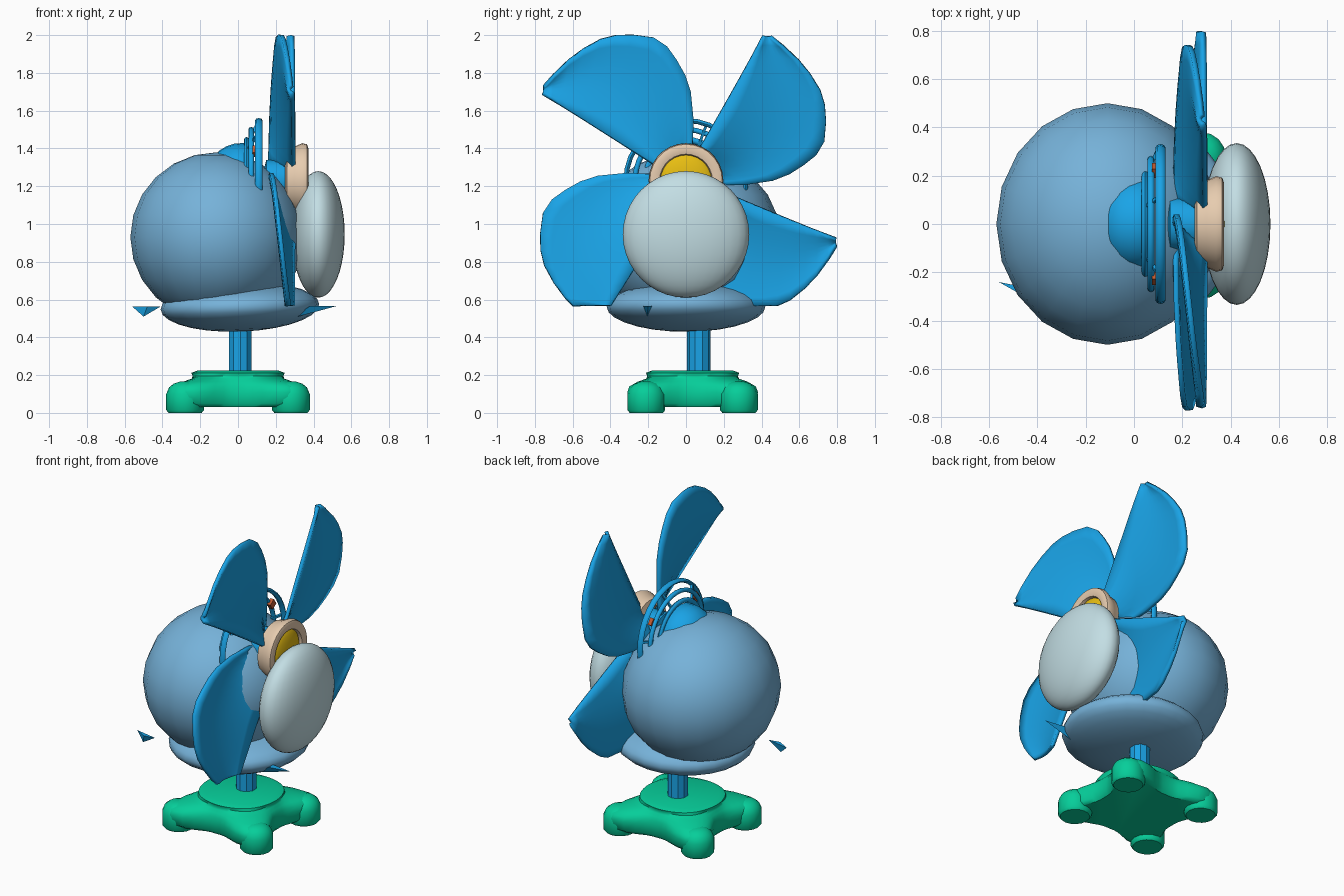
import bpy, bmesh, math
from mathutils import Matrix, Vector

if "Cube" in bpy.data.objects:
    bpy.data.objects.remove(bpy.data.objects["Cube"])


def material(name, hexcode):
    def lin(c):
        return c / 12.92 if c <= 0.04045 else ((c + 0.055) / 1.055) ** 2.4
    m = bpy.data.materials.new(name)
    rgb = [lin(int(hexcode[i:i + 2], 16) / 255) for i in (0, 2, 4)]
    m.diffuse_color = (*rgb, 1)
    m.use_nodes = True
    m.node_tree.nodes["Principled BSDF"].inputs["Base Color"].default_value = m.diffuse_color
    return m


BLUE = material("bright blue", "1AA6EA")
SKY = material("soft sky blue", "76B2D9")
WHITE = material("pale white", "C3DEE4")
TAN = material("tan", "E8CDB0")
YELLOW = material("yellow", "E8BE12")
GREEN = material("green", "06CE9A")
ORANGE = material("rust orange", "C25B32")

HUB_Z = 1.23  # height of the fan axis, which runs along x


def finish(name, bm, mat, angle=50):
    bmesh.ops.recalc_face_normals(bm, faces=bm.faces)
    me = bpy.data.meshes.new(name)
    bm.to_mesh(me)
    bm.free()
    me.materials.append(mat)
    ob = bpy.data.objects.new(name, me)
    bpy.context.collection.objects.link(ob)
    bpy.ops.object.select_all(action='DESELECT')
    ob.select_set(True)
    bpy.context.view_layer.objects.active = ob
    bpy.ops.object.shade_smooth_by_angle(angle=math.radians(angle))
    return ob


def ellipsoid(name, loc, radii, mat, seg, rings, tilt=0):
    bm = bmesh.new()
    bmesh.ops.create_uvsphere(bm, u_segments=seg, v_segments=rings, radius=1)
    bm.transform(Matrix.Translation(loc) @ Matrix.Rotation(tilt, 4, 'Y')
                 @ Matrix.Diagonal((*radii, 1)))
    return finish(name, bm, mat)


def skin(bm, rings, closed=False):
    """Bridge rings of points with quads; cap the ends unless closed."""
    vs = [[bm.verts.new(p) for p in r] for r in rings]
    n = len(vs[0])
    for k in range(len(vs) if closed else len(vs) - 1):
        a, b = vs[k], vs[(k + 1) % len(vs)]
        for i in range(n):
            j = (i + 1) % n
            bm.faces.new((a[i], a[j], b[j], b[i]))
    if not closed:
        bm.faces.new(vs[0])
        bm.faces.new(vs[-1])


def lathe_x(name, profile, mat, seg=24, closed=False):
    """Turn an (x, radius) profile around the fan axis."""
    bm = bmesh.new()
    ts = [2 * math.pi * i / seg for i in range(seg)]
    skin(bm, [[(x, r * math.cos(t), HUB_Z + r * math.sin(t)) for t in ts]
              for x, r in profile], closed)
    return finish(name, bm, mat)


def block(name, x, radius, angle, size, mat, yaw=0):
    """A small box placed around the fan axis."""
    bm = bmesh.new()
    bmesh.ops.create_cube(bm, size=1)
    bm.transform(Matrix.Translation((x, radius * math.cos(angle), HUB_Z + radius * math.sin(angle)))
                 @ Matrix.Rotation(angle, 4, 'X') @ Matrix.Rotation(yaw, 4, 'Z')
                 @ Matrix.Diagonal((*size, 1)))
    finish(name, bm, mat)


# Rounded bodies
ellipsoid("round_body", (-0.11, 0, 0.93), (0.46, 0.5, 0.45), SKY, 20, 12)
ellipsoid("lower_bowl", (0.01, 0, 0.562), (0.42, 0.42, 0.132), SKY, 24, 14,
          math.radians(-2))
ellipsoid("front_cushion", (0.425, 0, 0.945), (0.14, 0.335, 0.335), WHITE, 32, 20)

# Motor housing, shaft and hub
lathe_x("motor_housing", [(-0.14, 0.1), (-0.10, 0.158), (-0.06, 0.182),
                          (-0.02, 0.195), (0.04, 0.2), (0.08, 0.17)], BLUE)
lathe_x("fan_shaft", [(0.05, 0.07), (0.14, 0.07), (0.15, 0.11),
                      (0.27, 0.11), (0.3, 0.1)], BLUE)
lathe_x("hub_collar", [(0.25, 0.13), (0.26, 0.17), (0.3, 0.18), (0.34, 0.198),
                       (0.365, 0.192), (0.373, 0.17), (0.365, 0.14),
                       (0.33, 0.13)], TAN, 28, True)
ellipsoid("hub_cap", (0.335, 0, HUB_Z), (0.04, 0.142, 0.142), YELLOW, 24, 12)

# Wire rings of the rear guard
for i, (x, r, w, d) in enumerate([(0.045, 0.215, 0.014, 0.016),
                                  (0.07, 0.27, 0.015, 0.014),
                                  (0.11, 0.318, 0.02, 0.013)]):
    prof = [(x + w * math.cos(a), r + d * math.sin(a))
            for a in (math.pi * k / 4 for k in range(8))]
    lathe_x("guard_ring_%d" % (i + 1), prof, BLUE, 32, True)

# Spokes and clips joining the rings
for k in range(6):
    block("guard_spoke", 0.07, 0.25, math.radians(70 + 60 * k),
          (0.014, 0.14, 0.014), BLUE, math.radians(-25))
for deg in (35, 145):
    block("guard_clip", 0.088, 0.27, math.radians(deg), (0.025, 0.045, 0.045), ORANGE)

# Fan blades: straight trailing edge, rounded leading edge, twisted pitch
LEAD = [(.03, .05), (.035, .19), (.04, .32), (.025, .47), (-.005, .56), (-.05, .64),
        (-.10, .71), (-.17, .757), (-.28, .772), (-.37, .77), (-.45, .75),
        (-.54, .70), (-.62, .64), (-.70, .56), (-.75, .50)]
ROOT, CORNER = Vector((-.08, .03)), Vector((-.76, .46))
for name, turn, size in (("blade_upper_left", 0, 1), ("blade_upper_right", -87, .98),
                         ("blade_lower_right", -170, .96), ("blade_lower_left", 90, 1)):
    bm = bmesh.new()
    grid, steps = [], 8
    for k, lead in enumerate(LEAD):
        trail = ROOT.lerp(CORNER, k / (len(LEAD) - 1))
        row = []
        for s in range(steps + 1):
            p = trail.lerp(Vector(lead), s / steps)
            off = math.atan2(p.y, p.x) - math.radians(117)
            off = max(-0.6, min(0.6, off))
            bow = -0.02 * math.sin(math.pi * s / steps)
            row.append(bm.verts.new((0.235 + 0.10 * off + bow, size * p.x, size * p.y)))
        grid.append(row)
    for a, b in zip(grid, grid[1:]):
        for s in range(steps):
            bm.faces.new((a[s], a[s + 1], b[s + 1], b[s]))
    bm.transform(Matrix.Translation((0, 0, HUB_Z))
                 @ Matrix.Rotation(math.radians(turn), 4, 'X'))
    # lower blades end in a level cut
    bmesh.ops.bisect_plane(bm, geom=bm.verts[:] + bm.edges[:] + bm.faces[:],
                           plane_co=(0, 0, 0.567), plane_no=(0, 0, 1),
                           clear_inner=True)
    ob = finish(name, bm, BLUE)
    mod = ob.modifiers.new("thickness", 'SOLIDIFY')
    mod.thickness = 0.022
    mod.offset = 0

# Small pointed fins with level tops
for name, pts in (
        ("left_fin", [(-.56, -.24, .563), (-.48, -.285, .563), (-.41, -.27, .563), (-.5, -.265, .51)]),
        ("right_fin", [(.52, -.20, .565), (.38, -.225, .565), (.38, -.18, .565), (.28, -.205, .50)])):
    bm = bmesh.new()
    v = [bm.verts.new(p) for p in pts]
    for f in ((0, 1, 2), (0, 1, 3), (1, 2, 3), (0, 2, 3)):
        bm.faces.new([v[i] for i in f])
    finish(name, bm, BLUE, 20)

# Pole
bm = bmesh.new()
bmesh.ops.create_cone(bm, cap_ends=True, segments=10, radius1=0.062, radius2=0.062,
                      depth=0.34, matrix=Matrix.Translation((0.012, 0.068, 0.36)))
finish("pole", bm, BLUE, 30)

# Four-lobed base: (height, radius between feet, radius at feet)
bm = bmesh.new()
rings = []
for z, v, l in ((.03, .26, .40), (.05, .275, .44), (.11, .275, .455), (.14, .27, .44),
                (.165, .26, .38), (.182, .245, .30), (.195, .24, .26),
                (.212, .247, .255), (.224, .215, .215)):
    ring = []
    for i in range(48):
        t = 2 * math.pi * i / 48
        r = v + (l - v) * ((1 - math.cos(4 * t)) / 2) ** 1.6
        ring.append((r * math.cos(t), 0.035 + r * math.sin(t), z))
    rings.append(ring)
skin(bm, rings)
finish("base", bm, GREEN)

# Feet under the lobes
for sx in (-1, 1):
    for sy in (-1, 1):
        bm = bmesh.new()
        ring = []
        for z, r in ((0, .088), (.015, .1), (.10, .1), (.135, .085), (.155, .06), (.165, .03)):
            ring.append([(sx * .28 + r * math.cos(t), .035 + sy * .245 + r * math.sin(t), z)
                         for t in (math.pi * i / 8 for i in range(16))])
        skin(bm, ring)
        finish("foot", bm, GREEN)
